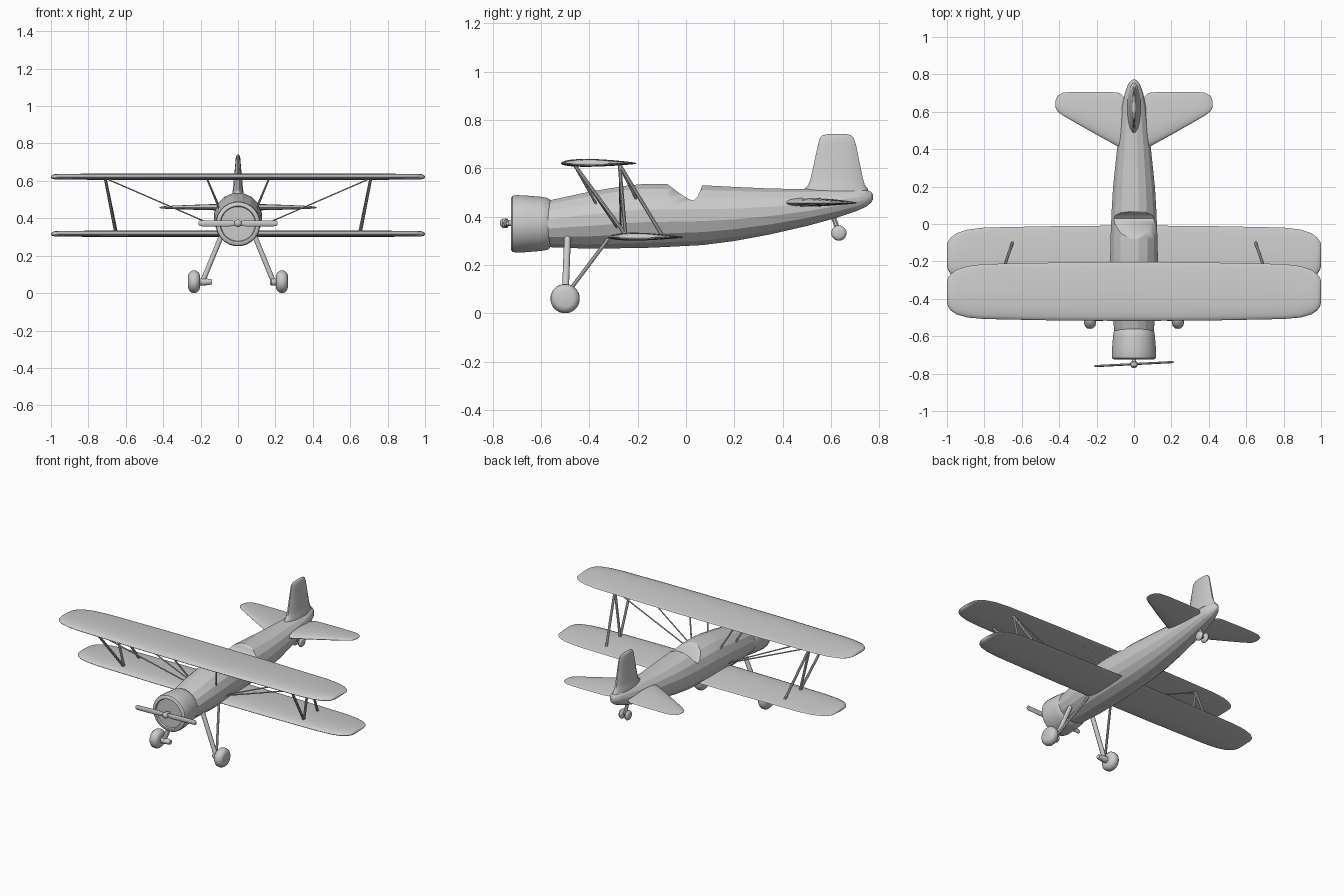
import bpy
import bmesh
from math import cos, sin, pi, radians
from mathutils import Vector

cube = bpy.data.objects.get("Cube")
if cube:
    bpy.data.objects.remove(cube, do_unlink=True)

grey = bpy.data.materials.new("plain_grey")
grey.use_nodes = True
grey.diffuse_color = (0.6, 0.6, 0.6, 1)
grey.node_tree.nodes["Principled BSDF"].inputs["Base Color"].default_value = (0.6, 0.6, 0.6, 1)


def finish(name, bm, angle):
    bmesh.ops.recalc_face_normals(bm, faces=bm.faces)
    mesh = bpy.data.meshes.new(name)
    bm.to_mesh(mesh)
    bm.free()
    mesh.materials.append(grey)
    obj = bpy.data.objects.new(name, mesh)
    bpy.context.collection.objects.link(obj)
    bpy.ops.object.select_all(action='DESELECT')
    obj.select_set(True)
    bpy.context.view_layer.objects.active = obj
    bpy.ops.object.shade_smooth_by_angle(angle=radians(angle))
    return obj


def loft(name, rings, angle=40):
    """Skin a row of closed rings and cap both ends."""
    bm = bmesh.new()
    rows = [[bm.verts.new(p) for p in ring] for ring in rings]
    n = len(rows[0])
    for a, b in zip(rows, rows[1:]):
        for i in range(n):
            j = (i + 1) % n
            bm.faces.new((a[i], a[j], b[j], b[i]))
    bm.faces.new(rows[0])
    bm.faces.new(rows[-1])
    return finish(name, bm, angle)


def ellipse(centre, u, v, n=16):
    c, u, v = Vector(centre), Vector(u), Vector(v)
    return [c + u * cos(2 * pi * (i + .5) / n) + v * sin(2 * pi * (i + .5) / n) for i in range(n)]


def turned(name, profile, axis, centre, n=24, angle=40):
    """Lathe a list of (offset, radius) around the x or y axis."""
    d = Vector((1, 0, 0)) if axis == 'x' else Vector((0, 1, 0))
    side = d.cross(Vector((0, 0, 1)))
    rings = [ellipse(Vector(centre) + d * o, side * r, (0, 0, r), n) for o, r in profile]
    return loft(name, rings, angle)


def rod(name, a, b, r, n=8):
    a, b = Vector(a), Vector(b)
    d = (b - a).normalized()
    u = d.cross(Vector((0, 1, 0))).normalized()
    v = d.cross(u)
    return loft(name, [ellipse(p, u * r, v * r, n) for p in (a, b)])


def airfoil(x, front, back, z, half, n=24):
    """Wing section with its thickest part forward and a flatter belly."""
    ring = []
    for i in range(n):
        a = 2 * pi * i / n
        h = half * sin(a) * (1 + .45 * cos(a)) / 1.1
        ring.append((x, (front + back) / 2 - (back - front) / 2 * cos(a), z + (h if h > 0 else h * .75)))
    return ring


def wing(name, tips, z, shift=0):
    half = [(x, f + shift, b + shift, z, t) for x, f, b, t in tips]
    full = [(-x, *rest) for x, *rest in reversed(half)] + [s for s in half if s[0] > 0]
    return loft(name, [airfoil(*s) for s in full], 50)


# Fuselage: y, bottom, top, half width
stations = [(-.60, .285, .455, .10), (-.57, .272, .468, .108), (-.4, .265, .505, .124),
            (-.25, .267, .53, .13), (-.17, .268, .538, .13), (-.08, .272, .537, .128),
            (.07, .28, .532, .122), (.2, .297, .525, .114), (.35, .325, .518, .098),
            (.5, .36, .515, .082), (.62, .393, .517, .066), (.7, .42, .517, .05),
            (.745, .44, .512, .033), (.765, .457, .503, .018), (.773, .47, .492, .006)]
fuselage = loft("fuselage", [ellipse((0, y, (b + t) / 2), (w, 0, 0), (0, 0, (t - b) / 2))
                             for y, b, t, w in stations], 17)

# Cockpit notch
notch = [(-.09, .6), (-.08, .537), (-.03, .499), (.01, .473), (.03, .466), (.048, .482), (.06, .51), (.07, .54), (.07, .6)]
cutter = loft("cockpit_cutter", [[(x, y, z) for y, z in notch] for x in (-.2, .2)])
cutter.hide_render = True
cut = fuselage.modifiers.new("cockpit", 'BOOLEAN')
cut.operation = 'DIFFERENCE'
cut.solver = 'EXACT'
cut.object = cutter
bpy.context.view_layer.objects.active = fuselage
bpy.ops.object.modifier_apply(modifier=cut.name)
bpy.data.objects.remove(cutter, do_unlink=True)

# Engine cowl and propeller
turned("engine_cowl", [(-.562, .1), (-.572, .108), (-.6, .113), (-.66, .118), (-.7, .12), (-.717, .117),
                       (-.724, .108), (-.724, .096), (-.715, .092), (-.715, .02)], 'y', (0, 0, .37))
turned("propeller_hub", [(-.71, .01), (-.735, .012), (-.738, .02), (-.758, .02), (-.766, .013), (-.77, .005)],
       'y', (0, 0, .373), 12)
blades = loft("propeller_blades", [ellipse((x, 0, 0), (0, .006, 0), (0, 0, h), 12) for x, h in
                                   ((-.212, .008), (-.205, .016), (-.05, .017), (0, .012),
                                    (.05, .017), (.205, .016), (.212, .008))])
blades.location = (0, -.749, .373)
blades.rotation_euler.z = radians(3)

# Wings: x, leading edge, trailing edge, half thickness
planform = [(0, -.518, -.203, .019), (.4, -.516, -.206, .019), (.8, -.508, -.214, .019),
            (.89, -.5, -.225, .018), (.95, -.483, -.245, .018), (.98, -.462, -.268, .016),
            (.995, -.44, -.288, .011), (1, -.42, -.305, .004)]
wing("upper_wing", planform, .62)
wing("lower_wing", planform, .315, .195)

# Tail surfaces
tail = [(0, .37, .66, .022), (.05, .395, .675, .022), (.075, .41, .7, .021), (.1, .422, .704, .02),
        (.2, .477, .707, .017), (.32, .545, .707, .012), (.38, .58, .702, .009),
        (.41, .603, .685, .006), (.42, .625, .66, .002)]
wing("tailplane", tail, .457)
fin = [(.46, .48, .76, .038), (.515, .488, .755, .036), (.53, .503, .742, .031), (.56, .514, .733, .027),
       (.70, .545, .704, .014), (.725, .552, .695, .012), (.737, .565, .682, .008), (.742, .59, .66, .003)]
loft("tail_fin", [ellipse((0, (a + b) / 2, z), (w, 0, 0), (0, (b - a) / 2, 0)) for z, a, b, w in fin], 50)

for label, s in (("left", 1), ("right", -1)):
    # N-shaped wing struts
    front_top, rear_top = (s * .71, -.46, .612), (s * .71, -.275, .615)
    front_low, rear_low = (s * .655, -.25, .325), (s * .65, -.1, .325)
    rod(label + "_front_wing_strut", front_top, front_low, .008)
    rod(label + "_middle_wing_strut", rear_top, front_low, .008)
    rod(label + "_rear_wing_strut", rear_top, rear_low, .008)
    # Bracing wires and centre struts
    rod(label + "_front_wire", (s * .7, -.46, .61), (s * .09, -.28, .345), .004, 6)
    rod(label + "_rear_wire", (s * .7, -.275, .61), (s * .09, -.27, .345), .004, 6)
    rod(label + "_front_centre_strut", (s * .165, -.46, .61), (s * .1, -.37, .45), .005)
    rod(label + "_rear_centre_strut", (s * .165, -.275, .61), (s * .1, -.2, .46), .005)
    # Landing gear
    rod(label + "_front_gear_leg", (s * .085, -.49, .315), (s * .19, -.5, .06), .014, 10)
    rod(label + "_rear_gear_leg", (s * .085, -.32, .31), (s * .185, -.485, .09), .008)
    turned(label + "_axle", [(-.018, .014), (-.012, .02), (.012, .02), (.05, .014)], 'x', (s * .19, -.5, .06), 12)
    turned(label + "_main_wheel", [(-.031, .035), (-.027, .047), (-.015, .058), (0, .061),
                                   (.015, .058), (.027, .047), (.031, .035)], 'x', (s * .235, -.5, .061))
    # Twin tail wheels
    turned(label + "_tail_wheel", [(-.013, .018), (-.009, .027), (0, .032), (.009, .027), (.013, .018)],
           'x', (s * .021, .632, .332), 16)

rod("tail_wheel_leg", (0, .605, .41), (0, .632, .335), .011)
rod("tail_wheel_axle", (-.02, .632, .332), (.02, .632, .332), .008)
